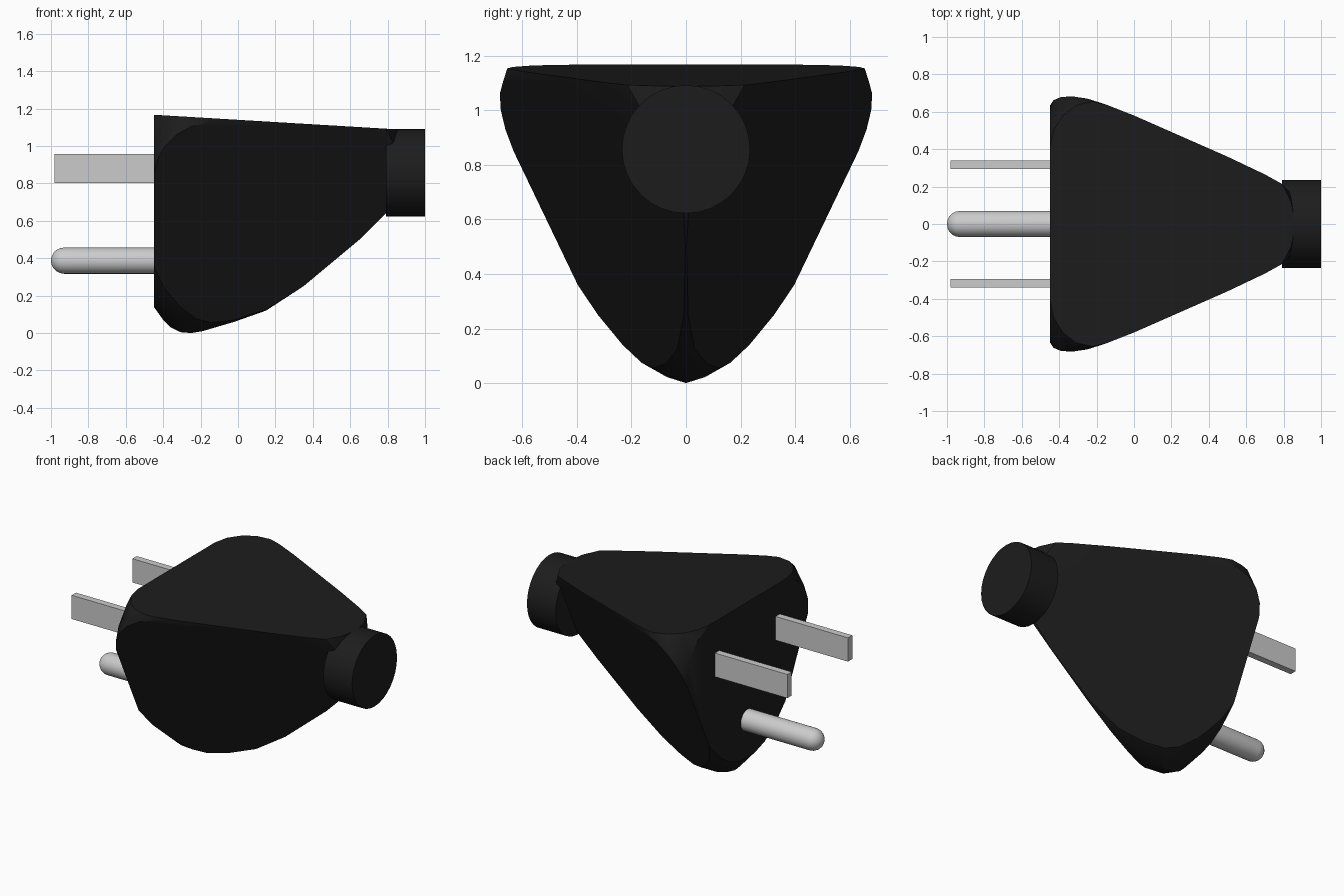
import bpy, bmesh
from math import radians, pi, sin, cos

if "Cube" in bpy.data.objects:
    bpy.data.objects.remove(bpy.data.objects["Cube"])

black = bpy.data.materials.new("black_rubber")
black.diffuse_color = (0.012, 0.012, 0.012, 1)
black.use_nodes = True
black.node_tree.nodes["Principled BSDF"].inputs["Base Color"].default_value = black.diffuse_color


def make(name, bm, mat=None, smooth=None):
    bmesh.ops.recalc_face_normals(bm, faces=bm.faces)
    me = bpy.data.meshes.new(name)
    bm.to_mesh(me)
    bm.free()
    ob = bpy.data.objects.new(name, me)
    bpy.context.collection.objects.link(ob)
    if mat:
        me.materials.append(mat)
    if smooth:
        bpy.ops.object.select_all(action='DESELECT')
        ob.select_set(True)
        bpy.context.view_layer.objects.active = ob
        bpy.ops.object.shade_smooth_by_angle(angle=radians(smooth))
    return ob


def lathe(name, profile, z, sides, mat=None):
    """Rings of (x, radius) around an axis along x at height z."""
    bm = bmesh.new()
    rings = [[bm.verts.new((x, r * cos(2 * pi * i / sides), z + r * sin(2 * pi * i / sides)))
              for i in range(sides)] for x, r in profile]
    for a, b in zip(rings, rings[1:]):
        for i in range(sides):
            j = (i + 1) % sides
            bm.faces.new((a[i], a[j], b[j], b[i]))
    bm.faces.new(rings[0])
    bm.faces.new(rings[-1])
    return make(name, bm, mat, 35)


# Plug body: skewed three-sided cone wrapped around its flat face outlines
def top_z(x):
    return 1.167 - 0.06 * (x + 0.45)


def side_y(x, z):
    return max(0, 0.035 - 0.42 * x + 0.48 * z)


top_outline = [(-0.45, 0.40), (-0.43, 0.50), (-0.38, 0.58), (-0.31, 0.635), (-0.22, 0.655),
               (-0.14, 0.635), (0.0, 0.58), (0.5, 0.36), (0.70, 0.265), (0.79, 0.215),
               (0.84, 0.12), (0.865, 0.0)]
side_outline = [(-0.45, 0.85), (-0.43, 0.93), (-0.39, 1.0), (-0.33, 1.06), (-0.25, 1.105),
                (-0.16, 1.125), (0.2, 1.105), (0.5, 1.08), (0.75, 1.035), (0.84, 1.0),
                (0.86, 0.75), (0.80, 0.65), (0.65, 0.5), (0.35, 0.25), (0.15, 0.125),
                (-0.02, 0.07), (-0.14, 0.055), (-0.22, 0.075), (-0.31, 0.14), (-0.40, 0.25),
                (-0.45, 0.36)]
back_outline = [(0.605, 1.0), (0.52, 1.11), (0.28, 0.24), (0.18, 0.175), (0.09, 0.145), (0, 0.14)]
keel = [(-0.40, 0.07), (-0.36, 0.03), (-0.31, 0.005), (-0.25, 0.0), (-0.19, 0.01),
        (-0.02, 0.06), (0.15, 0.12)]

half = [(x, y, top_z(x)) for x, y in top_outline]
half += [(x, side_y(x, z), z) for x, z in side_outline]
half += [(-0.45, y, z) for y, z in back_outline]
half += [(x, 0, z) for x, z in keel]
half += [(-0.28, 0.07, 0.022), (-0.33, 0.12, 0.055), (-0.33, 0.665, 1.12)]
bm = bmesh.new()
for x, y, z in half:
    for s in (1, -1):
        bm.verts.new((x, s * y, z))
bmesh.ops.remove_doubles(bm, verts=bm.verts, dist=0.0005)
bmesh.ops.convex_hull(bm, input=bm.verts)
bmesh.ops.delete(bm, geom=[v for v in bm.verts if not v.link_faces], context='VERTS')
bmesh.ops.dissolve_limit(bm, angle_limit=radians(2), verts=bm.verts, edges=bm.edges)
make("plug_body", bm, black, 25)

# Cable collar
lathe("cable_collar", [(0.79, 0.235), (1.0, 0.235)], 0.857, 32, black)

# Round ground pin with domed tip
R = 0.07
dome = [(-1.0 + R - R * cos(a), R * sin(a)) for a in [radians(d) for d in (4, 18, 36, 54, 72, 90)]]
lathe("ground_pin", dome + [(-0.42, R)], 0.387, 32)

# Flat blades
for s, name in ((1, "blade_left"), (-1, "blade_right")):
    bm = bmesh.new()
    bmesh.ops.create_cube(bm, size=1)
    for v in bm.verts:
        v.co = (-0.70 + v.co.x * 0.56, s * 0.317 + v.co.y * 0.045, 0.88 + v.co.z * 0.157)
    make(name, bm)
